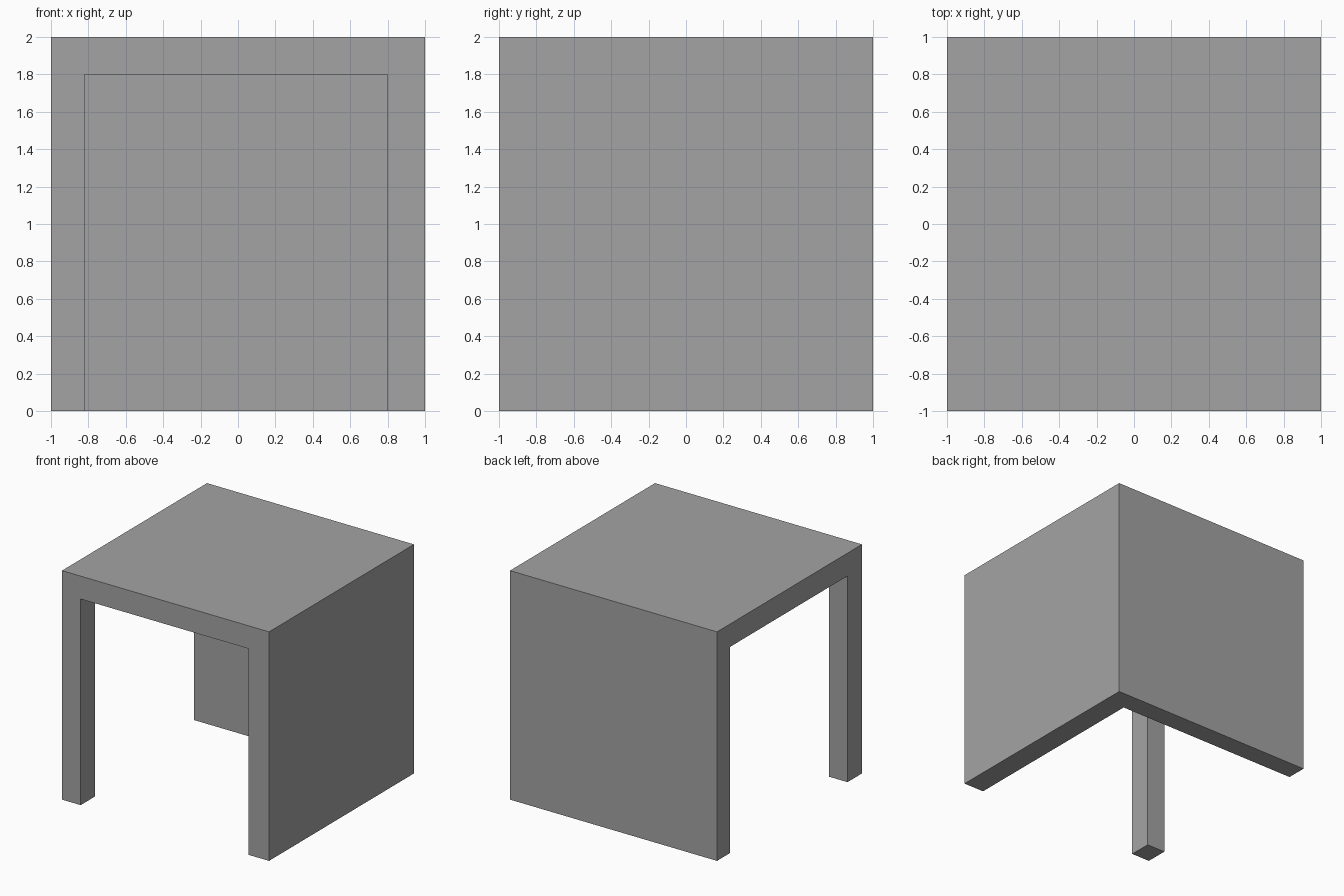
import bpy
import bmesh

cube = bpy.data.objects.get("Cube")
if cube:
    bpy.data.objects.remove(cube, do_unlink=True)

GREY = (0.37, 0.37, 0.37, 1.0)
grey = bpy.data.materials.new("plain_grey")
grey.use_nodes = True
grey.diffuse_color = GREY
grey.node_tree.nodes["Principled BSDF"].inputs["Base Color"].default_value = GREY

SIDE = 0.2    # top, side wall and leg depth
BACK = 0.18   # back wall and leg width

# L-shaped wall outline seen from above, and the free-standing leg
walls = [(1, -1), (1, 1), (-1, 1), (-1, 1 - BACK), (1 - SIDE, 1 - BACK), (1 - SIDE, -1)]
leg = [(-1, -1), (-1 + BACK, -1), (-1 + BACK, -1 + SIDE), (-1, -1 + SIDE)]
top = [(-1, -1), (1, -1), (1, 1), (-1, 1)]


def prism(bm, outline, z0, z1):
    """Extrude an outline upward from z0 to z1."""
    face = bm.faces.new([bm.verts.new((x, y, z0)) for x, y in outline])
    ext = bmesh.ops.extrude_face_region(bm, geom=[face], use_keep_orig=True)
    verts = [v for v in ext["geom"] if isinstance(v, bmesh.types.BMVert)]
    bmesh.ops.translate(bm, verts=verts, vec=(0, 0, z1 - z0))
    bmesh.ops.recalc_face_normals(bm, faces=bm.faces)


def make_object(name, bm):
    mesh = bpy.data.meshes.new(name)
    bm.to_mesh(mesh)
    bm.free()
    mesh.materials.append(grey)
    obj = bpy.data.objects.new(name, mesh)
    bpy.context.collection.objects.link(obj)
    return obj


# Table body: slab, walls and leg
body = bmesh.new()
prism(body, top, 2 - SIDE, 2)
table = make_object("table_body", body)

# Supports reach into the slab so the union leaves one clean outer surface
for name, outline in (("corner_walls", walls), ("front_leg", leg)):
    bm = bmesh.new()
    prism(bm, outline, 0, 2)
    part = make_object(name, bm)
    part.hide_render = True
    part.hide_viewport = True
    union = table.modifiers.new(name, 'BOOLEAN')
    union.operation = 'UNION'
    union.solver = 'EXACT'
    union.object = part

# Bake the union and drop the helper parts
bpy.context.view_layer.update()
depsgraph = bpy.context.evaluated_depsgraph_get()
joined = bpy.data.meshes.new_from_object(table.evaluated_get(depsgraph))
table.modifiers.clear()
table.data = joined
for name in ("corner_walls", "front_leg"):
    bpy.data.objects.remove(bpy.data.objects[name], do_unlink=True)

# Merge coplanar faces into flat sides
bm = bmesh.new()
bm.from_mesh(joined)
bmesh.ops.dissolve_limit(bm, angle_limit=0.01, verts=bm.verts, edges=bm.edges)
bm.to_mesh(joined)
bm.free()
